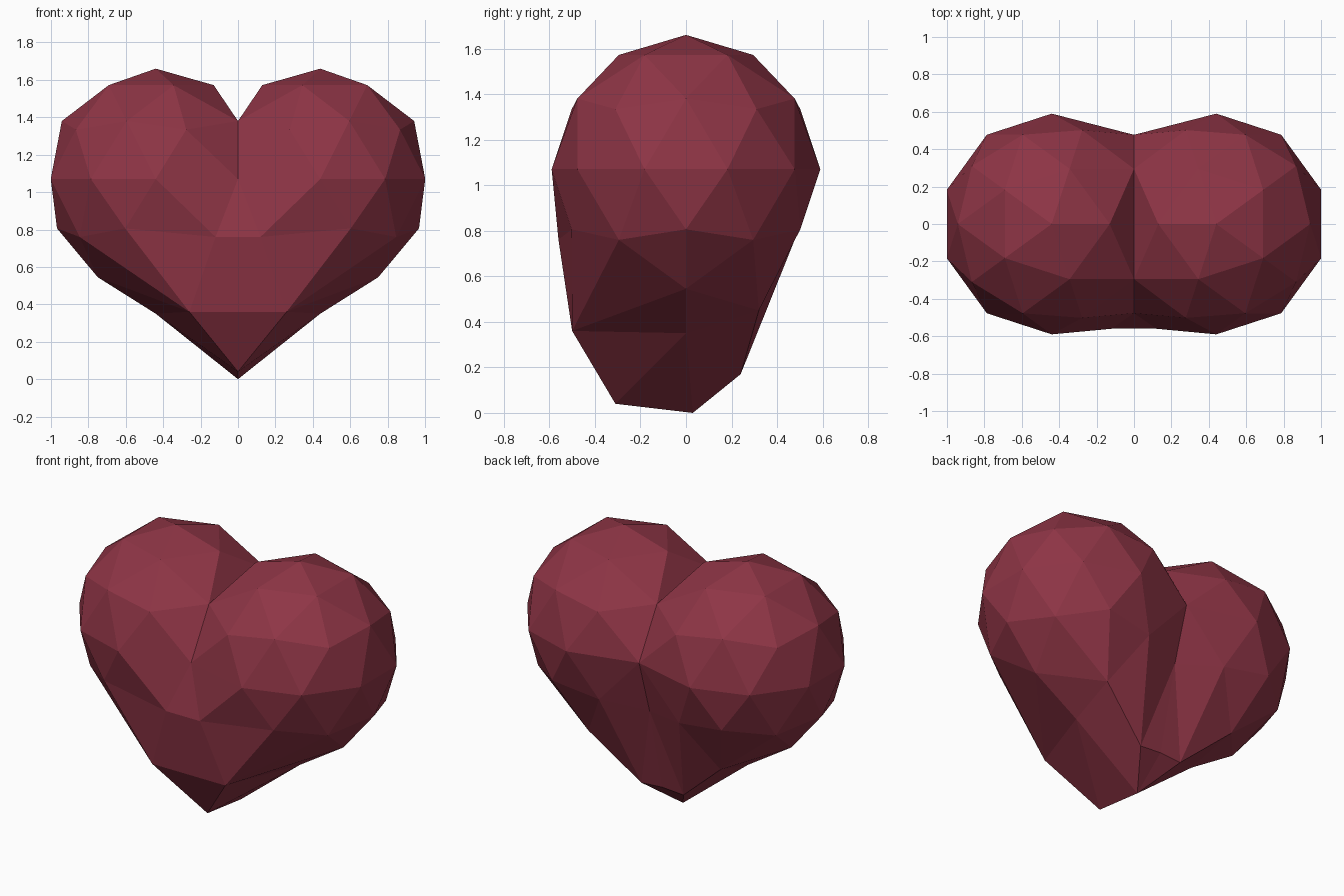
import bpy, bmesh
from mathutils import Vector, Matrix

if "Cube" in bpy.data.objects:
    bpy.data.objects.remove(bpy.data.objects["Cube"])

R, CX, CZ = 0.59, 0.44, 1.07
bm = bmesh.new()

# Right lobe: low-poly ball, flipped so a ridge vertex faces the middle
bmesh.ops.create_icosphere(bm, subdivisions=2, radius=R)
bmesh.ops.transform(bm, matrix=Matrix.Translation((CX, 0, CZ)) @ Matrix.Scale(-1, 4, (1, 0, 0)), verts=bm.verts)

# Remove the inner part that the middle seam and the point replace
inner = [v for v in bm.verts if v.co.x < 0.02 or (v.co.z < 0.6 and v.co.x < 0.2)]
bmesh.ops.delete(bm, geom=inner, context='VERTS')


def near(*p):
    return min(bm.verts, key=lambda v: (v.co - Vector(p)).length)


def moved(old, new):
    v = near(*old)
    v.co = new
    return v


# Ball vertices along the open rim, pulled to the seam or down to the point
notch = near(0.13, 0, 1.57)
s0 = moved((0.034, -0.295, 1.38), (0, -0.295, 1.38))
t0 = moved((0.034, 0.295, 1.38), (0, 0.295, 1.38))
s1 = moved((0.093, -0.477, 1.07), (0, -0.477, 1.07))
t1 = moved((0.093, 0.477, 1.07), (0, 0.477, 1.07))
f1 = moved((0.285, -0.477, 0.76), (0.12, -0.56, 0.76))
b1 = near(0.285, 0.477, 0.76)
f2 = moved((0.536, -0.295, 0.57), (0.26, -0.50, 0.36))
b2 = moved((0.536, 0.295, 0.57), (0.47, 0.32, 0.45))
pole = moved((0.44, 0, 0.48), (0.44, 0, 0.35))
moved((0.75, 0, 0.57), (0.75, 0, 0.545))

# Lower seam and point
s2, s3, s4, s5, s6, s7, k = [bm.verts.new(p) for p in (
    (0, -0.56, 0.76), (0, -0.50, 0.36), (0, -0.31, 0.04), (0, 0.03, 0),
    (0, 0.24, 0.18), (0, 0.37, 0.72), (0.15, 0.24, 0.17))]
for f in ((notch, t0, s0), (s1, f1, s2), (f1, f2, s3, s2), (f2, s4, s3),
          (f2, pole, s4), (pole, s5, s4), (pole, k, s5), (pole, b2, k),
          (k, s6, s5), (k, b2, b1), (k, b1, s7), (k, s7, s6), (b1, t1, s7)):
    bm.faces.new(f)

# Mirror to the left half and weld the seam
both = bmesh.ops.duplicate(bm, geom=bm.verts[:] + bm.edges[:] + bm.faces[:])
for v in both['geom']:
    if isinstance(v, bmesh.types.BMVert):
        v.co.x *= -1
bmesh.ops.remove_doubles(bm, verts=bm.verts, dist=0.001)
bmesh.ops.recalc_face_normals(bm, faces=bm.faces)

mesh = bpy.data.meshes.new("heart")
bm.to_mesh(mesh)
bm.free()
heart = bpy.data.objects.new("heart", mesh)
bpy.context.collection.objects.link(heart)
mat = bpy.data.materials.new("dark_red")
mat.diffuse_color = (0.27, 0.035, 0.06, 1)
mat.use_nodes = True
mat.node_tree.nodes["Principled BSDF"].inputs["Base Color"].default_value = mat.diffuse_color
mesh.materials.append(mat)
